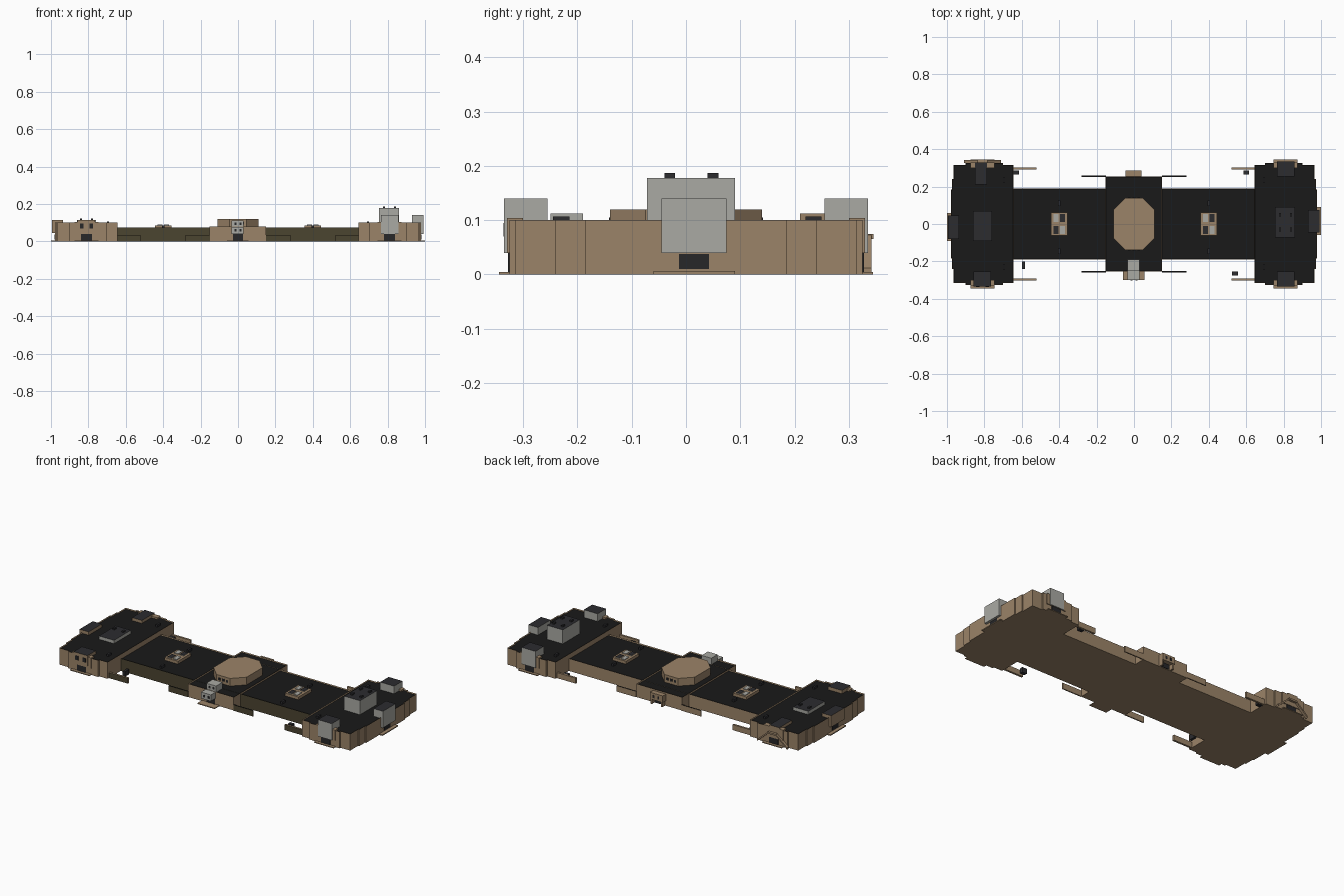
import bpy
import bmesh
from mathutils import Vector

cube = bpy.data.objects.get("Cube")
if cube:
    bpy.data.objects.remove(cube, do_unlink=True)


def material(name, red, green, blue):
    mat = bpy.data.materials.new(name)
    colour = (red, green, blue, 1)
    mat.diffuse_color = colour
    mat.use_nodes = True
    shader = next(n for n in mat.node_tree.nodes if n.type == 'BSDF_PRINCIPLED')
    shader.inputs["Base Color"].default_value = colour
    shader.inputs["Roughness"].default_value = 0.9
    return mat


TAN = material("tan stone", 0.33, 0.23, 0.14)
ROOF = material("black roofing", 0.01, 0.01, 0.01)
CONCRETE = material("grey concrete", 0.4, 0.4, 0.37)
CAP = material("charcoal cap", 0.025, 0.025, 0.028)
GLASS = material("dark glass", 0.02, 0.02, 0.022)
OLIVE = material("dark olive wall", 0.07, 0.058, 0.03)


def prism(name, outline, bottom, top, walls, cover=None, front=None, parapet=0.0):
    """Extrude an outline; the cover can sink behind a thin parapet."""
    mesh = bpy.data.meshes.new(name)
    bm = bmesh.new()
    base = bm.faces.new([bm.verts.new((x, y, bottom)) for x, y in outline])
    raised = bmesh.ops.extrude_face_region(bm, geom=[base])["geom"]
    bmesh.ops.translate(bm, vec=Vector((0, 0, top - bottom)),
                        verts=[g for g in raised if isinstance(g, bmesh.types.BMVert)])
    bmesh.ops.recalc_face_normals(bm, faces=bm.faces[:])
    lid = max(bm.faces, key=lambda f: f.calc_center_median().z)
    for face in bm.faces:
        if front and face.normal.y < -0.9:
            face.material_index = 2
    if parapet:
        bmesh.ops.inset_region(bm, faces=[lid], thickness=0.004)
        bmesh.ops.translate(bm, vec=Vector((0, 0, -parapet)), verts=lid.verts[:])
    lid.material_index = 1
    bm.to_mesh(mesh)
    bm.free()
    for mat in (walls, cover or walls, front or walls):
        mesh.materials.append(mat)
    obj = bpy.data.objects.new(name, mesh)
    bpy.context.collection.objects.link(obj)
    return obj


def box(name, xs, ys, zs, walls, cover=None, **options):
    (a, b), (c, d) = sorted(xs), sorted(ys)
    return prism(name, [(a, c), (b, c), (b, d), (a, d)], *zs, walls, cover, **options)


def block(name, centre, size, bottom, top, walls, cover=None, **options):
    (x, y), (w, d) = centre, size
    return box(name, (x - w / 2, x + w / 2), (y - d / 2, y + d / 2),
               (bottom, top), walls, cover, **options)


# Long central range
box("long_range", (-0.65, 0.65), (-0.19, 0.19), (0, 0.075), TAN, ROOF, front=OLIVE, parapet=0.006)
box("central_block", (-0.153, 0.15), (-0.255, 0.255), (0, 0.08), TAN, ROOF, parapet=0.006)

# Octagonal hall with a row of windows at front and back
quarter = [(0.045, 0.14), (0.11, 0.075)]
octagon = quarter + [(x, -y) for x, y in reversed(quarter)]
octagon += [(-x, -y) for x, y in octagon]
prism("octagon_hall", octagon, 0.07, 0.12, TAN)
for side in (-1, 1):
    for step in (-1, 0, 1):
        block("hall_window", (step * 0.026, side * 0.14), (0.014, 0.003), 0.09, 0.105, GLASS)

# Front porch and rooftop room
box("rooftop_room", (-0.035, 0.03), (-0.25, -0.19), (0.07, 0.112), CONCRETE)
box("front_porch", (-0.035, 0.03), (-0.3, -0.25), (0.04, 0.078), CONCRETE)
box("front_step", (-0.06, 0.055), (-0.3, -0.25), (0, 0.005), TAN)
for side in (-1, 1):
    block("porch_window", (side * 0.014, -0.3), (0.012, 0.003), 0.052, 0.066, GLASS)
    block("room_window", (side * 0.014, -0.25), (0.012, 0.003), 0.088, 0.1, GLASS)
block("front_door", (0, -0.256), (0.055, 0.004), 0.005, 0.04, GLASS)

# Rear bay
box("rear_bay", (-0.045, 0.04), (0.25, 0.285), (0.03, 0.07), TAN)
block("rear_door", (0, 0.257), (0.05, 0.004), 0.003, 0.03, GLASS)
for side in (-1, 1):
    block("rear_window", (side * 0.016, 0.285), (0.012, 0.003), 0.042, 0.058, GLASS)
    block("rear_pier", (side * 0.035, 0.265), (0.01, 0.03), 0, 0.03, TAN)

# Skylights, roof vents and low garden walls
for side in (-1, 1):
    x = side * 0.4
    block("skylight_frame", (x, 0), (0.09, 0.125), 0.068, 0.086, TAN)
    for row in (-1, 1):
        for col in (-1, 1):
            block("skylight_pane", (x + col * 0.018, row * 0.032), (0.026, 0.042),
                  0.086, 0.09, CONCRETE, CAP if col == row else CONCRETE)
    for y in (0.11, -0.145):
        block("roof_vent", (x, y), (0.012, 0.03), 0.068, 0.084, CAP)
    for face in (-1, 1):
        paint = OLIVE if face < 0 else None
        block("central_garden_wall", (side * 0.215, face * 0.255), (0.13, 0.007),
              0, 0.035, TAN, ROOF, front=paint)
        block("end_garden_wall", (side * 0.585, face * 0.297), (0.13, 0.012),
              0, 0.033, TAN, front=paint)
for x, y, w, d in ((-0.63, 0.275, 0.03, 0.02), (-0.59, -0.22, 0.015, 0.04),
                   (0.6, 0.275, 0.03, 0.02), (0.54, -0.265, 0.03, 0.02)):
    block("yard_unit", (x, y), (w, d), 0, 0.03, CAP)

# End pavilions with stepped outlines
half = [(0.645, 0.315), (0.7, 0.315), (0.7, 0.325), (0.9, 0.325), (0.9, 0.315),
        (0.965, 0.315), (0.965, 0.24), (0.972, 0.24), (0.972, 0.185),
        (0.979, 0.185)]
outline = half + [(x, -y) for x, y in reversed(half)]
for side, label in ((-1, "right"), (1, "left")):
    prism(label + "_pavilion", [(side * x, y) for x, y in outline], 0, 0.1,
          TAN, ROOF, parapet=0.006)
    for y in (-0.23, 0.235):
        block("pavilion_vent", (side * 0.695, y), (0.012, 0.03), 0.09, 0.107, CAP)
    for face in (-1, 1):
        block("end_door", (side * 0.81, face * 0.326), (0.06, 0.004), 0.004, 0.04, GLASS)
        block("end_step", (side * 0.81, face * 0.332), (0.13, 0.024), 0, 0.005, TAN)
        block("bay_backing", (side * 0.81, face * 0.315), (0.13, 0.03), 0.04, 0.104, TAN)
    middle = side * 0.015
    block("outer_door", (side * 0.979, middle), (0.005, 0.055), 0.01, 0.038, GLASS)
    block("outer_step", (side * 0.985, middle), (0.03, 0.15), 0, 0.006, TAN)

# Tall concrete additions on the left pavilion
box("left_plant_room", (0.755, 0.86), (-0.072, 0.09), (0.09, 0.178), CONCRETE, CAP)
for x in (0.78, 0.84):
    for y in (-0.03, 0.05):
        block("plant_vent", (x, y), (0.012, 0.02), 0.178, 0.187, CAP)
for face in (-1, 1):
    box("left_concrete_bay", (0.765, 0.857), (face * 0.255, face * 0.335),
        (0.04, 0.14), CONCRETE, CAP)
box("left_outer_bay", (0.93, 0.993), (-0.045, 0.075), (0.04, 0.14), CONCRETE, CAP)

# Lower stone additions on the right pavilion
box("right_plant_room", (-0.86, -0.76), (-0.09, 0.07), (0.09, 0.114), CONCRETE, CAP)
for x in (-0.84, -0.78):
    block("plant_vent", (x, 0.03), (0.012, 0.02), 0.114, 0.122, CAP)
box("right_front_bay", (-0.857, -0.765), (-0.335, -0.255), (0.05, 0.114), TAN, CAP)
box("right_rear_bay", (-0.85, -0.785), (0.21, 0.33), (0.05, 0.112), TAN, CAP)
box("right_outer_bay", (-0.995, -0.935), (-0.08, 0.045), (0.045, 0.114), TAN, CAP)

# Sloping stairs against the rear of the right pavilion
for side in (-1, 1):
    foot, head = -0.81 + side * 0.1, -0.81 + side * 0.025
    stair = prism("rear_stair", [(foot, 0), (head, 0.065), (head, 0.075), (foot, 0.012)],
                  0, 0.016, TAN)
    stair.rotation_euler.x = 1.5708
    stair.location.y = 0.342
block("stair_landing", (-0.81, 0.335), (0.055, 0.02), 0.065, 0.075, TAN)
for x in (-0.835, -0.785):
    block("bay_window", (x, -0.335), (0.02, 0.003), 0.07, 0.095, GLASS)
